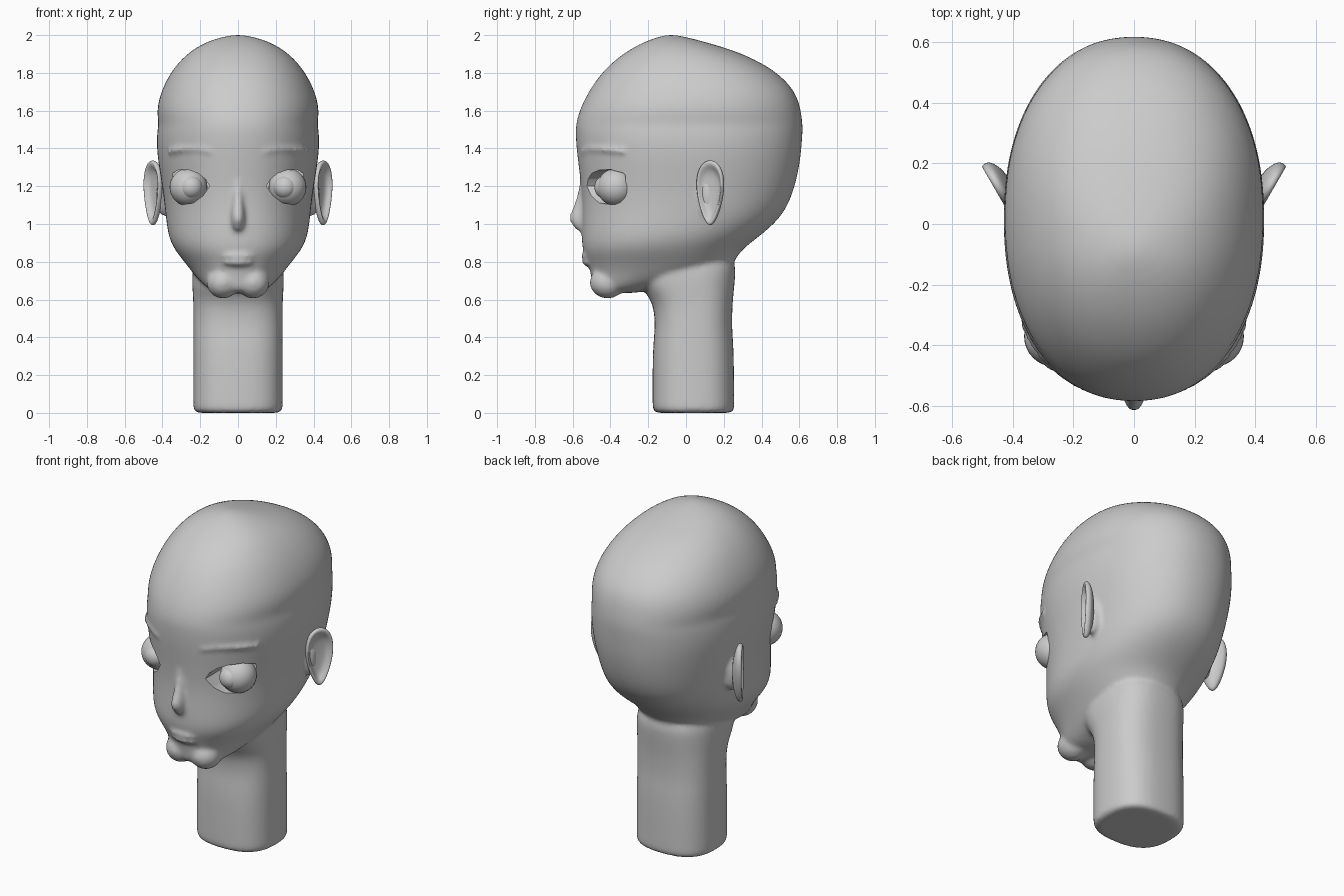
import bpy, bmesh, math
from mathutils import Matrix, Vector

if "Cube" in bpy.data.objects:
    bpy.data.objects.remove(bpy.data.objects["Cube"])


def spow(v, p):
    return math.copysign(abs(v) ** p, v)


def loft(bm, sections, n=32, exp=2.2):
    """Stack superellipse sections (z, y_front, y_back, half_width) and cap both ends."""
    rings = []
    for z, yf, yb, w in sections:
        c, r = (yf + yb) / 2, (yb - yf) / 2
        rings.append([bm.verts.new((w * spow(math.cos(a), 2 / exp), c + r * spow(math.sin(a), 2 / exp), z))
                      for a in (2 * math.pi * i / n for i in range(n))])
    for a, b in zip(rings, rings[1:]):
        for i in range(n):
            j = (i + 1) % n
            bm.faces.new((a[i], a[j], b[j], b[i]))
    for ring, flip in ((rings[0], True), (rings[-1], False)):
        mid = bm.verts.new(sum((v.co for v in ring), Vector()) / n)
        for i in range(n):
            f = (ring[i], ring[(i + 1) % n], mid)
            bm.faces.new(f[::-1] if flip else f)


def ball(bm, loc, size, rot=0.0, seg=16):
    m = Matrix.Translation(loc) @ Matrix.Rotation(rot, 4, 'Z') @ Matrix.Diagonal((*size, 1))
    bmesh.ops.create_uvsphere(bm, u_segments=seg, v_segments=seg // 2 + 2, radius=1, matrix=m)


def make(name, bm):
    bmesh.ops.recalc_face_normals(bm, faces=bm.faces[:])
    me = bpy.data.meshes.new(name)
    bm.to_mesh(me)
    bm.free()
    ob = bpy.data.objects.new(name, me)
    bpy.context.collection.objects.link(ob)
    return ob


def smooth(ob, angle=40):
    bpy.ops.object.select_all(action='DESELECT')
    ob.select_set(True)
    bpy.context.view_layer.objects.active = ob
    bpy.ops.object.shade_smooth_by_angle(angle=math.radians(angle))


bm = bmesh.new()
# skull and face
loft(bm, [(0.635, -0.46, -0.26, 0.10), (0.65, -0.49, -0.20, 0.15), (0.69, -0.50, 0.0, 0.195),
          (0.74, -0.505, 0.20, 0.24), (0.80, -0.525, 0.26, 0.285), (0.86, -0.55, 0.29, 0.335),
          (0.93, -0.555, 0.385, 0.37), (1.03, -0.553, 0.505, 0.383), (1.15, -0.552, 0.567, 0.395),
          (1.30, -0.57, 0.603, 0.42), (1.40, -0.583, 0.614, 0.433), (1.49, -0.588, 0.621, 0.431),
          (1.53, -0.585, 0.62, 0.421), (1.60, -0.568, 0.612, 0.434), (1.70, -0.52, 0.585, 0.411),
          (1.80, -0.45, 0.49, 0.36), (1.87, -0.375, 0.37, 0.303), (1.92, -0.305, 0.25, 0.245),
          (1.96, -0.23, 0.115, 0.175), (1.985, -0.165, 0.02, 0.105), (2.0, -0.11, -0.05, 0.03)])
# neck
loft(bm, [(0, -0.155, 0.235, 0.215), (0.002, -0.165, 0.245, 0.225), (0.02, -0.177, 0.256, 0.237),
          (0.05, -0.178, 0.256, 0.237), (0.35, -0.178, 0.254, 0.237), (0.45, -0.163, 0.243, 0.237),
          (0.57, -0.172, 0.247, 0.237), (0.63, -0.21, 0.252, 0.24), (0.70, -0.26, 0.26, 0.245),
          (0.85, -0.28, 0.27, 0.24)], exp=2.6)
# nose
loft(bm, [(0.955, -0.565, -0.50, 0.02), (0.98, -0.595, -0.50, 0.034), (1.025, -0.625, -0.48, 0.040),
          (1.06, -0.612, -0.48, 0.036), (1.12, -0.585, -0.48, 0.032), (1.20, -0.565, -0.48, 0.030),
          (1.28, -0.56, -0.48, 0.03)], n=16, exp=2)
# lips
ball(bm, (0, -0.51, 0.797), (0.085, 0.042, 0.022))
ball(bm, (0, -0.515, 0.832), (0.095, 0.042, 0.017))
for s in (1, -1):
    # chin lobes, ear roots
    ball(bm, (s * 0.08, -0.415, 0.69), (0.09, 0.098, 0.085))
    ball(bm, (s * 0.395, 0.12, 1.15), (0.04, 0.05, 0.11))
    # brows follow the forehead curve
    for i in range(12):
        x = 0.14 + 0.02 * i
        y = -0.58 * (1 - (x / 0.432) ** 2.2) ** (1 / 2.2) + 0.012
        ball(bm, (s * x, y, 1.385 + 0.012 * math.sin(i / 11 * math.pi)), (0.022, 0.018, 0.013), seg=8)

head = make("head_and_neck", bm)
mod = head.modifiers.new("round", 'SUBSURF')
mod.levels = mod.render_levels = 2
mod = head.modifiers.new("blend", 'REMESH')
mod.mode, mod.voxel_size = 'VOXEL', 0.013
mod = head.modifiers.new("soften", 'SMOOTH')
mod.factor, mod.iterations = 0.5, 6

# eye socket cutters
ALMOND = [(0.15, 1.20), (0.172, 1.237), (0.21, 1.268), (0.26, 1.286), (0.31, 1.288), (0.345, 1.27),
          (0.354, 1.22), (0.345, 1.165), (0.32, 1.122), (0.28, 1.104), (0.235, 1.112), (0.185, 1.15)]
bm = bmesh.new()
for s in (1, -1):
    face = bm.faces.new([bm.verts.new((s * x, -0.75, z)) for x, z in ALMOND])
    ext = bmesh.ops.extrude_face_region(bm, geom=[face])
    bmesh.ops.translate(bm, vec=(0, 0.43, 0),
                        verts=[v for v in ext['geom'] if isinstance(v, bmesh.types.BMVert)])
    if face.is_valid and len(bm.faces) % 14:
        bm.faces.new([v for v in face.verts])
cutter = make("socket_cutter", bm)
cutter.hide_render = True
mod = head.modifiers.new("sockets", 'BOOLEAN')
mod.operation, mod.object, mod.solver = 'DIFFERENCE', cutter, 'EXACT'

# bake the blended head
deps = bpy.context.evaluated_depsgraph_get()
head.data = bpy.data.meshes.new_from_object(head.evaluated_get(deps))
head.modifiers.clear()
bpy.data.objects.remove(cutter)
smooth(head)

# ear rings: (scale, height along outward normal)
EAR = [(0.35, -0.045), (0.75, -0.03), (0.97, -0.016), (1.0, 0.002), (0.94, 0.014), (0.82, 0.01),
       (0.68, -0.010), (0.40, -0.018)]
for side, s in (("right", 1), ("left", -1)):
    # eyeball with raised iris
    bm = bmesh.new()
    ball(bm, (s * 0.262, -0.37, 1.195), (0.1, 0.1, 0.1), seg=32)
    ball(bm, (s * 0.248, -0.425, 1.195), (0.062, 0.06, 0.062), seg=32)
    smooth(make(side + "_eye", bm))

    # ear
    bm = bmesh.new()
    n, rings = 28, []
    for k, h in EAR:
        ring = []
        for i in range(n):
            a = 2 * math.pi * i / n
            v = 0.175 * k * math.sin(a)
            u = 0.092 * k * math.cos(a) * (0.86 + 0.28 * math.sin(a))
            ring.append(bm.verts.new((s * (0.452 + 0.5 * u + 0.866 * h),
                                      0.128 + 0.866 * u - 0.5 * h, 1.165 + v)))
        rings.append(ring)
    for a, b in zip(rings, rings[1:]):
        for i in range(n):
            j = (i + 1) % n
            bm.faces.new((a[i], a[j], b[j], b[i]))
    bm.faces.new(rings[0])
    bm.faces.new(rings[-1])
    ear = make(side + "_ear", bm)
    mod = ear.modifiers.new("round", 'SUBSURF')
    mod.levels = mod.render_levels = 2
    smooth(ear, 180)
